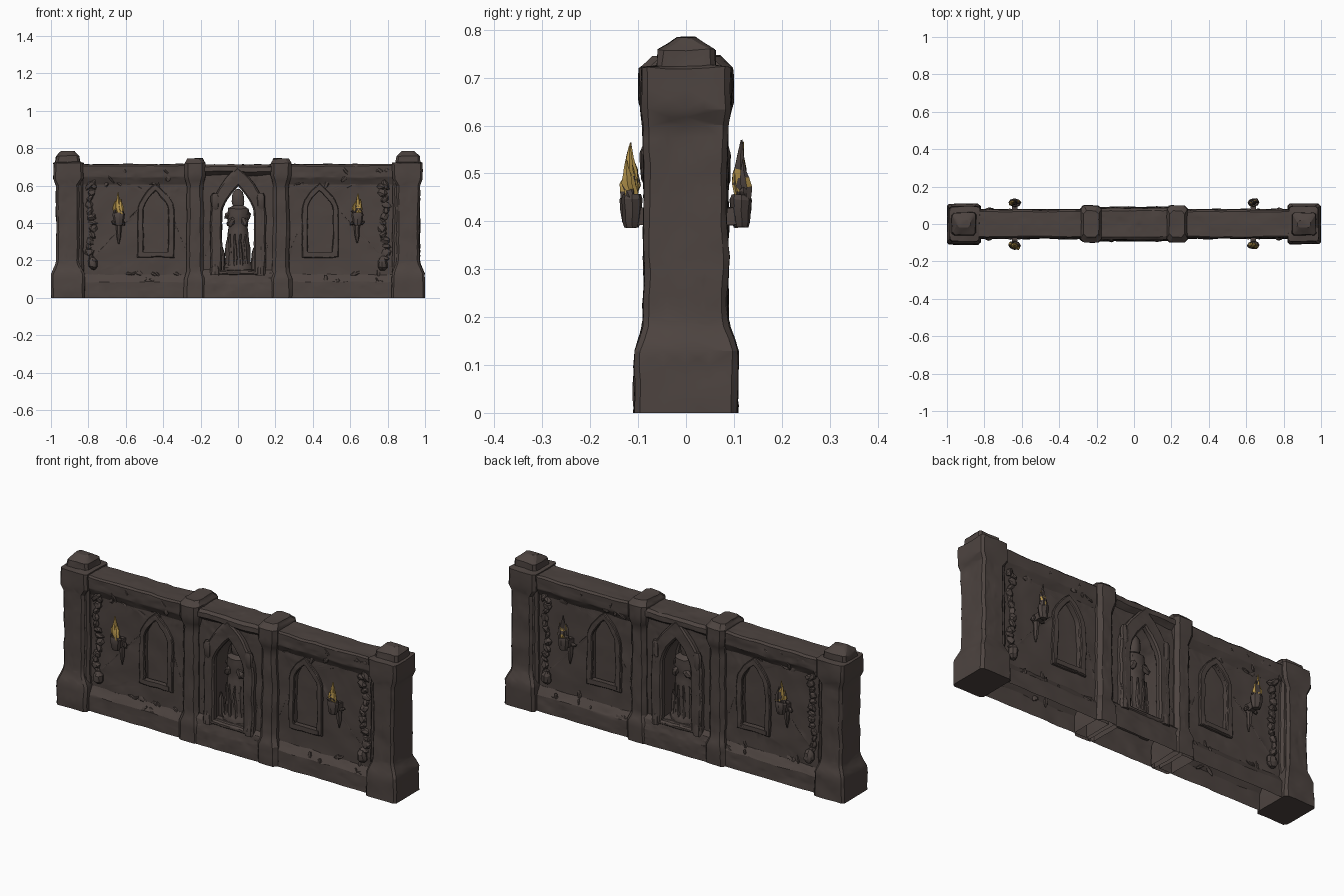
import bpy, bmesh, math, random
from mathutils import Vector, Matrix, noise

if "Cube" in bpy.data.objects:
    bpy.data.objects.remove(bpy.data.objects["Cube"])

random.seed(4)


def material(name, rgb):
    m = bpy.data.materials.new(name)
    m.diffuse_color = (*rgb, 1)
    m.use_nodes = True
    m.node_tree.nodes["Principled BSDF"].inputs["Base Color"].default_value = m.diffuse_color
    return m


STONE = material("dark_stone", (0.074, 0.057, 0.051))
GOLD = material("flame_gold", (0.45, 0.29, 0.07))


def finish(bm, name, cut=0.05, amp=0.005, mats=(STONE,), gold_rule=None, angle=28, open_below=None):
    """Refine long edges, weather the surface, and make the object."""
    bmesh.ops.remove_doubles(bm, verts=bm.verts, dist=0.0004)
    bmesh.ops.recalc_face_normals(bm, faces=bm.faces)
    if open_below is not None:
        low = [f for f in bm.faces if all(v.co.z < open_below for v in f.verts)]
        bmesh.ops.delete(bm, geom=low, context='FACES')
    bmesh.ops.triangulate(bm, faces=bm.faces)
    for _ in range(5):
        long = [e for e in bm.edges if e.calc_length() > cut]
        if not long:
            break
        bmesh.ops.subdivide_edges(bm, edges=long, cuts=1)
        bmesh.ops.triangulate(bm, faces=bm.faces)
    for v in bm.verts:
        p = v.co.copy()
        v.co += noise.noise_vector(p * 11) * amp + noise.noise_vector(p * 37) * amp * 0.5
        v.co.z = 0 if p.z < 0.001 else max(v.co.z, 0)
        v.co.x = max(-1, min(1, v.co.x))
    me = bpy.data.meshes.new(name)
    bm.to_mesh(me)
    bm.free()
    for m in mats:
        me.materials.append(m)
    if gold_rule:
        for f in me.polygons:
            f.material_index = int(gold_rule(f.center))
    ob = bpy.data.objects.new(name, me)
    bpy.context.collection.objects.link(ob)
    bpy.ops.object.select_all(action='DESELECT')
    ob.select_set(True)
    bpy.context.view_layer.objects.active = ob
    bpy.ops.object.shade_smooth_by_angle(angle=math.radians(angle))
    return ob


def loft(bm, rings):
    """Skin a list of closed point rings and cap both ends."""
    rows = [[bm.verts.new(p) for p in r] for r in rings]
    n = len(rows[0])
    for a, b in zip(rows, rows[1:]):
        for i in range(n):
            j = (i + 1) % n
            bm.faces.new((a[i], a[j], b[j], b[i]))
    bm.faces.new(rows[0][::-1])
    bm.faces.new(rows[-1])


def box_stack(name, cx, levels, c=0.012, **kw):
    """Chamfered rectangular column: levels are (z, half x, half y, x shift)."""
    bm = bmesh.new()
    rings = []
    for z, a, b, s in levels:
        pts = [(a - c, -b), (a, c - b), (a, b - c), (a - c, b),
               (c - a, b), (-a, b - c), (-a, c - b), (c - a, -b)]
        rings.append([(cx + s + x, y, z) for x, y in pts])
    loft(bm, rings)
    return finish(bm, name, **kw)


def add_lathe(bm, prof, centre, n=10, sy=1.0):
    loft(bm, [[(centre[0] + r * math.cos(k * math.tau / n),
                centre[1] + r * sy * math.sin(k * math.tau / n), z)
               for k in range(n)] for z, r in prof])


def extrude_x(name, prof, x0, x1, **kw):
    bm = bmesh.new()
    loft(bm, [[(x, y, z) for y, z in prof] for x in (x0, x1)])
    return finish(bm, name, **kw)


def rect(x0, x1, z0, z1):
    return [(x0, z0), (x1, z0), (x1, z1), (x0, z1)]


def arch(cx, w, z0, zs, za, n=8):
    right = [(w * (1 - (k / n) ** 1.8), zs + (za - zs) * k / n) for k in range(n)]
    return [(cx - w, z0), (cx + w, z0)] + [(cx + x, z) for x, z in right] + \
           [(cx, za)] + [(cx - x, z) for x, z in reversed(right)]


def plate(name, outlines, y0, y1, bevel=0.0, **kw):
    """Upright plate with holes, filled from flat outlines."""
    cu = bpy.data.curves.new(name, 'CURVE')
    cu.dimensions, cu.fill_mode = '2D', 'BOTH'
    cu.extrude = abs(y1 - y0) / 2 - bevel
    cu.bevel_depth = bevel
    cu.bevel_resolution = 0
    for pts in outlines:
        sp = cu.splines.new('POLY')
        sp.points.add(len(pts) - 1)
        for p, (x, z) in zip(sp.points, pts):
            p.co = (x, z, 0, 1)
        sp.use_cyclic_u = True
    tmp = bpy.data.objects.new(name + "_outline", cu)
    bpy.context.collection.objects.link(tmp)
    me = bpy.data.meshes.new_from_object(tmp.evaluated_get(bpy.context.evaluated_depsgraph_get()))
    bpy.data.objects.remove(tmp)
    bm = bmesh.new()
    bm.from_mesh(me)
    bm.transform(Matrix.Translation((0, (y0 + y1) / 2, 0)) @ Matrix.Rotation(math.pi / 2, 4, 'X'))
    return finish(bm, name, **kw)


def chip(bm, p, size):
    m = Matrix.Translation(p) @ Matrix.Rotation(random.uniform(0, 3), 4, 'Y') @ Matrix.Diagonal((*size, 1))
    bmesh.ops.create_icosphere(bm, subdivisions=1, radius=1, matrix=m)


for s, side in ((-1, "left"), (1, "right")):
    # end pillar with flared base, cap and broken top
    box_stack(side + "_end_pillar", s * 0.91,
              [(0, .09, .108, 0), (.13, .088, .108, 0), (.18, .066, .092, 0), (.2, .062, .088, 0),
               (.6, .062, .088, 0), (.635, .08, .094, -.004 * s), (.72, .08, .094, -.004 * s),
               (.725, .066, .062, 0), (.757, .062, .06, 0), (.783, .035, .02, 0)])
    # corner strip of the end pillar facing the panel
    box_stack(side + "_pillar_strip", s * 0.845, [(.08, .022, .075, 0), (.64, .018, .075, 0)])
    # middle pillar, open underneath
    box_stack(side + "_middle_pillar", s * 0.23,
              [(0, .06, .098, 0), (.1, .058, .098, 0), (.14, .046, .085, 0), (.6, .043, .083, 0),
               (.65, .055, .098, 0), (.72, .055, .098, 0), (.735, .046, .08, 0), (.745, .042, .07, 0)],
              c=.018, open_below=.01)
    # wall core and recessed-window panel
    cx = s * 0.44
    x0, x1 = sorted((s * 0.22, s * 0.87))
    plate(side + "_wall_core", [rect(x0, x1, 0.12, 0.68)], -.03, .03, amp=.003, open_below=.13)
    hole = arch(cx, .07, .235, .47, .575)
    plate(side + "_wall_panel", [rect(x0, x1, 0.11, 0.68), hole], -.052, .052, amp=.005, open_below=.12)
    for f in (-1, 1):
        # window surround and sill
        tag = side + ("_front" if f < 0 else "_back")
        plate(tag + "_window_frame", [arch(cx, .094, .22, .47, .605), hole], f * .048, f * .066,
              bevel=.004, amp=.006, cut=.04)
        plate(tag + "_window_sill", [rect(cx - .08, cx + .08, .222, .245)], f * .04, f * .068, amp=.003)
        # torch holder: bracket, spike, cup and ragged rim
        tx, ty = s * 0.638, f * 0.114
        bm = bmesh.new()
        add_lathe(bm, [(.387, .02), (.4, .026), (.445, .033), (.455, .028)], (tx, ty), 8, .7)
        add_lathe(bm, [(.29, .003), (.33, .012), (.39, .016), (.43, .012)], (tx, f * .062), 6)
        bmesh.ops.create_cube(bm, size=1, matrix=Matrix.Translation((tx, f * .08, .41))
                              @ Matrix.Diagonal((.03, .06, .035, 1)))
        for a in (-1, 1):
            chip(bm, Vector((tx + a * .026, f * .072, .4)), (.018, .012, .01))
            chip(bm, Vector((tx + a * .02, ty + f * .004, .46)), (.008, .01, .016))
        finish(bm, tag + "_torch_holder", cut=.04, amp=.004)
        # flame tongues, the back ones mostly charred
        bm = bmesh.new()
        for dx, dy, top, r in ((0, .002, .565, .017), (.014, .008, .53, .014), (-.015, -.004, .52, .015)):
            add_lathe(bm, [(.445, r * .7), (.475, r), (.51 if top > .54 else .495, r * .75), (top, .002)],
                      (tx + dx, ty + f * dy), 6, .95)
        limit = -.3 if f < 0 else .15
        finish(bm, tag + "_flame", amp=.01, cut=.03, mats=(STONE, GOLD),
               gold_rule=lambda c: noise.noise(c * 45) > limit)
        # hanging chain with a weight at the bottom
        bm = bmesh.new()
        for k in range(13):
            z = .21 + k * .032
            x = s * (.782 + .01 * math.sin(k * .9))
            chip(bm, Vector((x, f * .056, z)), (.015 + .007 * (k % 2), .015, .025))
        add_lathe(bm, [(.15, .012), (.165, .025), (.195, .025), (.215, .01)], (s * .775, f * .062), 8)
        chip(bm, Vector((s * .79, f * .055, .605)), (.035, .018, .016))
        finish(bm, tag + "_chain", cut=.03, amp=.01)
    # plinth and top beam
    extrude_x(side + "_plinth", [(-.08, 0), (.08, 0), (.078, .085), (.052, .125), (-.052, .125), (-.078, .085)],
              x0, x1, open_below=.01)
    extrude_x(side + "_top_beam", [(-.052, .605), (.052, .605), (.074, .645), (.076, .705), (.066, .714),
                                   (-.066, .714), (-.074, .705), (-.072, .645)], x0, x1)

# central bay: pierced wall, arch moulding, sill and lintel
gap = arch(0, .094, .14, .44, .61)
plate("centre_wall", [rect(-.21, .21, .12, .695), gap], -.06, .06, open_below=.13)
for f, tag in ((-1, "front"), (1, "back")):
    plate(tag + "_arch_moulding", [arch(0, .14, .13, .46, .69), gap], f * .05, f * .086, bevel=.008, amp=.005, cut=.04)
    # slender side columns with small capitals
    bm = bmesh.new()
    for s in (-1, 1):
        add_lathe(bm, [(.12, .024), (.16, .022), (.18, .012), (.47, .012), (.485, .022), (.54, .024), (.56, .014)],
                  (s * .122, f * .078), 8, .7)
    finish(bm, tag + "_arch_columns", amp=.005)
    # broken chips along panel edges
    bm = bmesh.new()
    for s in (-1, 1):
        for k in range(16):
            z = random.choice((.13, .61, .635, .68, .09))
            y = .07 if z > .63 or z < .1 else .053
            chip(bm, Vector((s * random.uniform(.3, .82), f * y, z)),
                 (random.uniform(.015, .035), .007, random.uniform(.006, .014)))
    finish(bm, tag + "_stone_chips", amp=.006)
extrude_x("centre_plinth", [(-.092, 0), (.092, 0), (.09, .08), (.08, .13), (.06, .15), (-.06, .15), (-.08, .13), (-.09, .08)],
          -.2, .2, open_below=.01)
extrude_x("centre_lintel", [(-.06, .655), (.06, .655), (.084, .675), (.084, .7), (.07, .712),
                            (-.07, .712), (-.084, .7), (-.084, .675)], -.2, .2)

# hooded robed statue in the arch
bm = bmesh.new()
add_lathe(bm, [(.13, .085), (.165, .084), (.185, .07), (.25, .068), (.34, .056), (.38, .05), (.43, .06),
               (.475, .058), (.495, .03), (.515, .034), (.545, .034), (.565, .028), (.582, .012)], (0, 0), 14, .72)
for s in (-1, 1):
    for f in (-1, 1):
        # sleeves and robe folds
        chip(bm, Vector((s * .035, f * .034, .405)), (.03, .016, .02))
        for x in (.015, .042):
            add_lathe(bm, [(.17, .012), (.26, .01), (.34, .004)], (s * x, f * (.05 - x * .4)), 6)
    chip(bm, Vector((s * .05, 0, .44)), (.02, .026, .03))
    # broken posts beside the statue
    add_lathe(bm, [(.13, .016), (.24, .012), (.27, .004)], (s * .084, -.02), 6)
finish(bm, "robed_statue", cut=.04, amp=.007)
